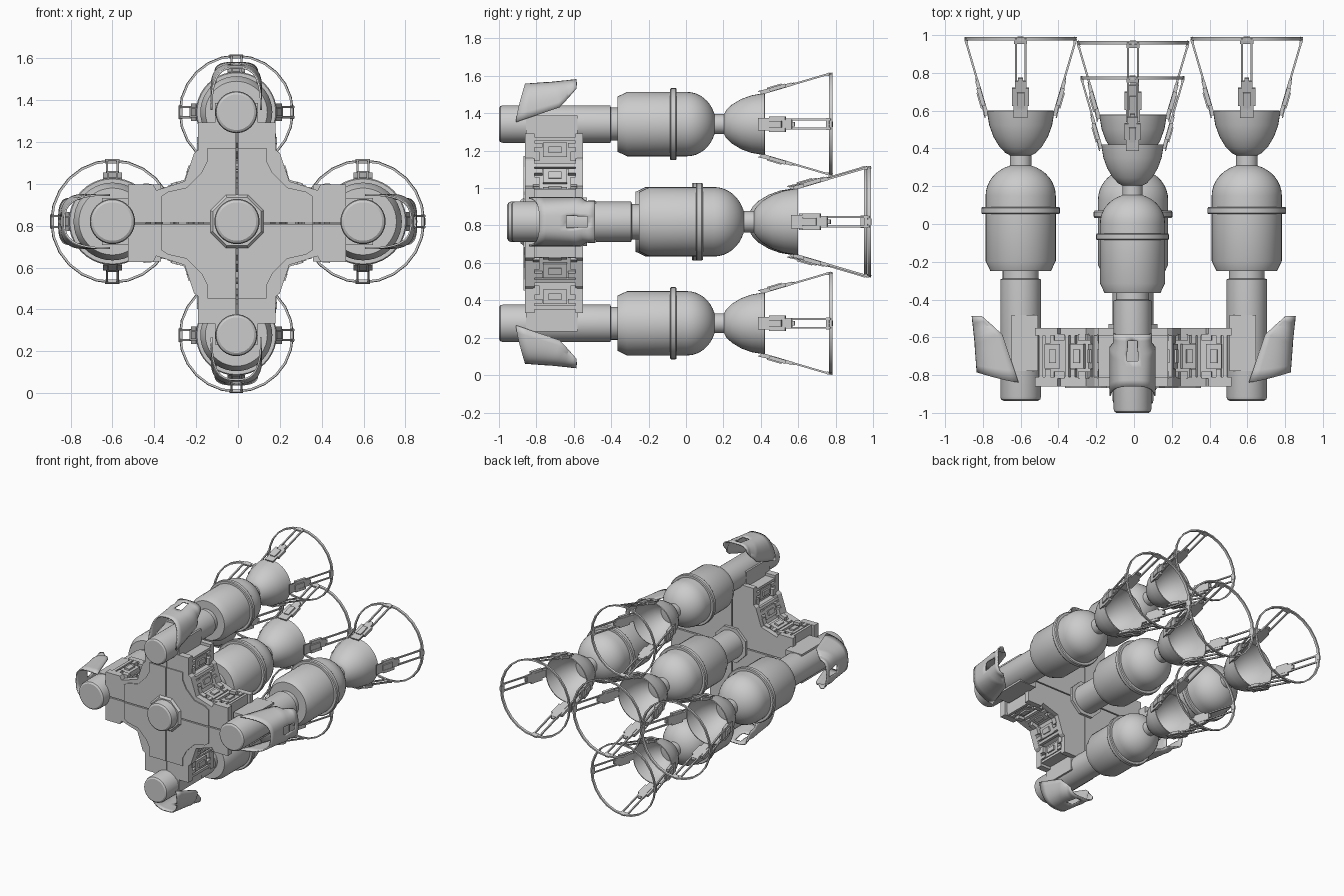
import bpy, bmesh, math
from math import sin, cos, pi
from mathutils import Matrix, Vector

if "Cube" in bpy.data.objects:
    bpy.data.objects.remove(bpy.data.objects["Cube"])


def finish(name, bm, smooth=True):
    bmesh.ops.remove_doubles(bm, verts=bm.verts, dist=0.0002)
    bmesh.ops.recalc_face_normals(bm, faces=bm.faces)
    me = bpy.data.meshes.new(name)
    bm.to_mesh(me)
    bm.free()
    ob = bpy.data.objects.new(name, me)
    bpy.context.collection.objects.link(ob)
    if smooth:
        bpy.ops.object.select_all(action='DESELECT')
        ob.select_set(True)
        bpy.context.view_layer.objects.active = ob
        bpy.ops.object.shade_smooth_by_angle(angle=math.radians(32))
    return ob


def box(bm, a, b, m):
    """Box from corner a to corner b, placed by matrix m."""
    a, b = Vector(a), Vector(b)
    size = Matrix.Diagonal((*(b - a), 1))
    bmesh.ops.create_cube(bm, size=1, matrix=m @ Matrix.Translation((a + b) / 2) @ size)


def lathe(name, pts, m, n=40, closed=False):
    bm = bmesh.new()
    rings = [[bm.verts.new(m @ Vector((r * cos(2 * pi * i / n), y, r * sin(2 * pi * i / n))))
              for i in range(n)] for r, y in pts]
    pairs = list(zip(rings, rings[1:])) + ([(rings[-1], rings[0])] if closed else [])
    for p, q in pairs:
        for i in range(n):
            j = (i + 1) % n
            bm.faces.new((p[i], p[j], q[j], q[i]))
    return finish(name, bm)


def prism(bm, outline, y0, y1, m):
    lo = [bm.verts.new(m @ Vector((x, y0, z))) for x, z in outline]
    hi = [bm.verts.new(m @ Vector((x, y1, z))) for x, z in outline]
    bm.faces.new(lo)
    bm.faces.new(hi[::-1])
    for i in range(len(lo)):
        j = (i + 1) % len(lo)
        bm.faces.new((lo[i], lo[j], hi[j], hi[i]))


def curve3(p, t):
    """Piecewise linear through three points."""
    a, b, f = (p[0], p[1], t * 2) if t < 0.5 else (p[1], p[2], t * 2 - 1)
    return a[0] + (b[0] - a[0]) * f, a[1] + (b[1] - a[1]) * f


# Engine profiles: (radius, y), y measured from the start of the tank
TUBE = [(0, -.635), (.085, -.635), (.096, -.628), (.1, -.615), (.1, -.04),
        (.088, -.036), (.088, .01)]
TANK = [(.088, 0), (.148, 0), (.172, .05), (.172, .28), (.188, .28), (.193, .286), (.193, .309),
        (.188, .315), (.172, .315)]
TANK += [(.172 * cos(a * pi / 20), .37 + .155 * sin(a * pi / 20)) for a in range(10)]
TANK += [(.053, .518), (.053, .575)]
BELL_OUT = [(.053, .568), (.075, .58), (.104, .61), (.134, .66), (.154, .715), (.166, .785)]
BELL = [(0, .568)] + BELL_OUT + [(r - .006, y + .002) for r, y in BELL_OUT[:0:-1]] + [(.05, .585), (0, .585)]
RING = [(.263, 1.13), (.273, 1.13), (.275, 1.147), (.265, 1.147)]


def struts(name, m):
    bm = bmesh.new()
    tilt = math.atan2(.27 - .166, 1.14 - .785)
    for k in range(4):
        # strut frame: x sideways, y along the strut, z outward
        f = m @ Matrix.Rotation(k * pi / 2, 4, 'Y') @ Matrix.Translation((0, .785, .166)) @ Matrix.Rotation(tilt, 4, 'X')
        for s in (-1, 1):
            box(bm, (s * .024 - .005, .1, -.003), (s * .024 + .005, .37, .007), f)
            box(bm, (s * .032 - .01, .03, -.002), (s * .032 + .01, .12, .018), f)
        box(bm, (-.026, -.02, -.004), (.026, .155, .014), f)
        box(bm, (-.018, .02, .01), (.018, .1, .024), f)
        box(bm, (-.012, .15, -.002), (.012, .17, .01), f)
        box(bm, (-.032, .345, -.006), (.032, .362, .008), f)
        box(bm, (-.015, .355, -.008), (.015, .378, .004), f)
        # thin sprung leaf over the bell rim
        leaf = f @ Matrix.Translation((0, -.02, .014)) @ Matrix.Rotation(-.06, 4, 'X')
        box(bm, (-.034, -.01, 0), (.034, .05, .006), leaf)
    finish(name, bm, False)


def cowl(name, m):
    """Hooded shell round the outer side of the tube, with a window."""
    foot = [(-.545, .01), (-.31, .09), (-.22, .19)]
    crown = [(-.495, .212), (-.36, .222), (-.22, .236)]
    rows, cols = 8, 26
    bm = bmesh.new()
    grid = []
    for r in range(rows + 1):
        (yb, b), (yt, h) = curve3(foot, r / rows), curve3(crown, r / rows)
        row = []
        for c in range(cols + 1):
            a = pi * c / cols
            s, k = max(sin(a), 0), cos(a)
            w = math.copysign(abs(k) ** .65, k) * (.118 if h - b > .1 else .1)
            row.append(bm.verts.new(m @ Vector((w, yb + (yt - yb) * s, b + (h - b) * s ** .75))))
        grid.append(row)
    for r in range(rows):
        for c in range(cols):
            if 4 <= r <= 6 and c in (12, 13):
                continue
            bm.faces.new((grid[r][c], grid[r][c + 1], grid[r + 1][c + 1], grid[r + 1][c]))
    ob = finish(name, bm)
    mod = ob.modifiers.new("thickness", 'SOLIDIFY')
    mod.thickness, mod.offset = .009, 0


# Five engines: name, x, y of tank start, z, scale, turn of the outward side about y
CZ = .82
ENGINES = [("top", -.008, -.365, 1.342, 1, 0), ("bottom", -.008, -.365, .277, 1, pi),
           ("right", .597, -.25, CZ, 1.08, pi / 2), ("left", -.6, -.25, CZ, 1.08, -pi / 2),
           ("centre", -.005, -.27, CZ, 1.08, None)]
for tag, x, y, z, s, turn in ENGINES:
    m = Matrix.Translation((x, y, z)) @ Matrix.Scale(s, 4)
    lathe(tag + "_tube", TUBE, m)
    lathe(tag + "_tank", TANK, m)
    lathe(tag + "_bell", BELL, m)
    lathe(tag + "_hoop", RING, m, 24, True)
    struts(tag + "_struts", m)
    if turn is not None:
        o = m @ Matrix.Rotation(turn, 4, 'Y')
        cowl(tag + "_cowl", o)
        bm = bmesh.new()
        box(bm, (-.103, -.49, -.085), (.103, -.215, .045), o)
        finish(tag + "_saddle", bm, False)

# Cross frame: one quadrant, mirrored to all four
PLATE = [(.004, .004), (.52, .004), (.52, .185), (.4, .185), (.385, .157), (.25, .2),
         (.205, .335), (.185, .35), (.185, .48), (.004, .48)]
CORE = [(.002, .002), (.5, .002), (.5, .15), (.35, .135), (.22, .175),
        (.175, .31), (.15, .32), (.15, .46), (.002, .46)]
COVER = [(.004, .09), (.09, .004), (.36, .004), (.36, .13), (.33, .15), (.24, .17),
         (.17, .24), (.14, .3), (.14, .36), (.004, .36)]
for sx in (-1, 1):
    for sz in (-1, 1):
        tag = ("right" if sx > 0 else "left") + ("_upper" if sz > 0 else "_lower")
        q = Matrix.Translation((-.005, 0, CZ - .008)) @ Matrix.Diagonal((sx, 1, sz, 1))
        bm = bmesh.new()
        prism(bm, CORE, -.84, -.58, q)
        finish(tag + "_frame_core", bm, False)
        bm = bmesh.new()
        prism(bm, PLATE, -.86, -.81, q)
        prism(bm, COVER, -.868, -.855, q)
        finish(tag + "_front_plate", bm, False)
        bm = bmesh.new()
        prism(bm, PLATE, -.59, -.55, q)
        finish(tag + "_back_plate", bm, False)
        # machinery along the two inner slopes and arm sides
        bm = bmesh.new()
        for p, e in (((.22, .175), (.175, .31)), ((.22, .175), (.35, .135)),
                     ((.15, .32), (.15, .46)), ((.35, .143), (.5, .15))):
            p, e = Vector(p), Vector(e)
            t = (e - p).normalized()
            nrm = Vector((-t.y, t.x))
            if nrm.x + nrm.y < 0:
                nrm = -nrm
            f = q @ Matrix(((t.x, 0, nrm.x, p.x), (0, 1, 0, -.7), (t.y, 0, nrm.y, p.y), (0, 0, 0, 1)))
            ln = (e - p).length
            box(bm, (ln * .25, -.065, -.01), (ln * .8, .065, .03), f)
            box(bm, (ln * .4, -.035, .02), (ln * .65, .035, .042), f)
            box(bm, (ln * .86, -.11, -.01), (ln, .11, .034), f)
            for s in (-1, 1):
                box(bm, (ln * .1, s * .1 - .018, -.01), (ln * .45, s * .1 + .018, .04), f)
                box(bm, (ln * .6, s * .09 - .022, -.01), (ln * .78, s * .09 + .022, .036), f)
        finish(tag + "_machinery", bm, False)

# Octagonal hub collar round the centre tube
hub = [(.1, -.885), (.125, -.885), (.14, -.865), (.14, -.53), (.1, -.53)]
lathe("hub_collar", hub, Matrix.Translation((-.005, 0, CZ)) @ Matrix.Rotation(pi / 8, 4, 'Y'), 8)
